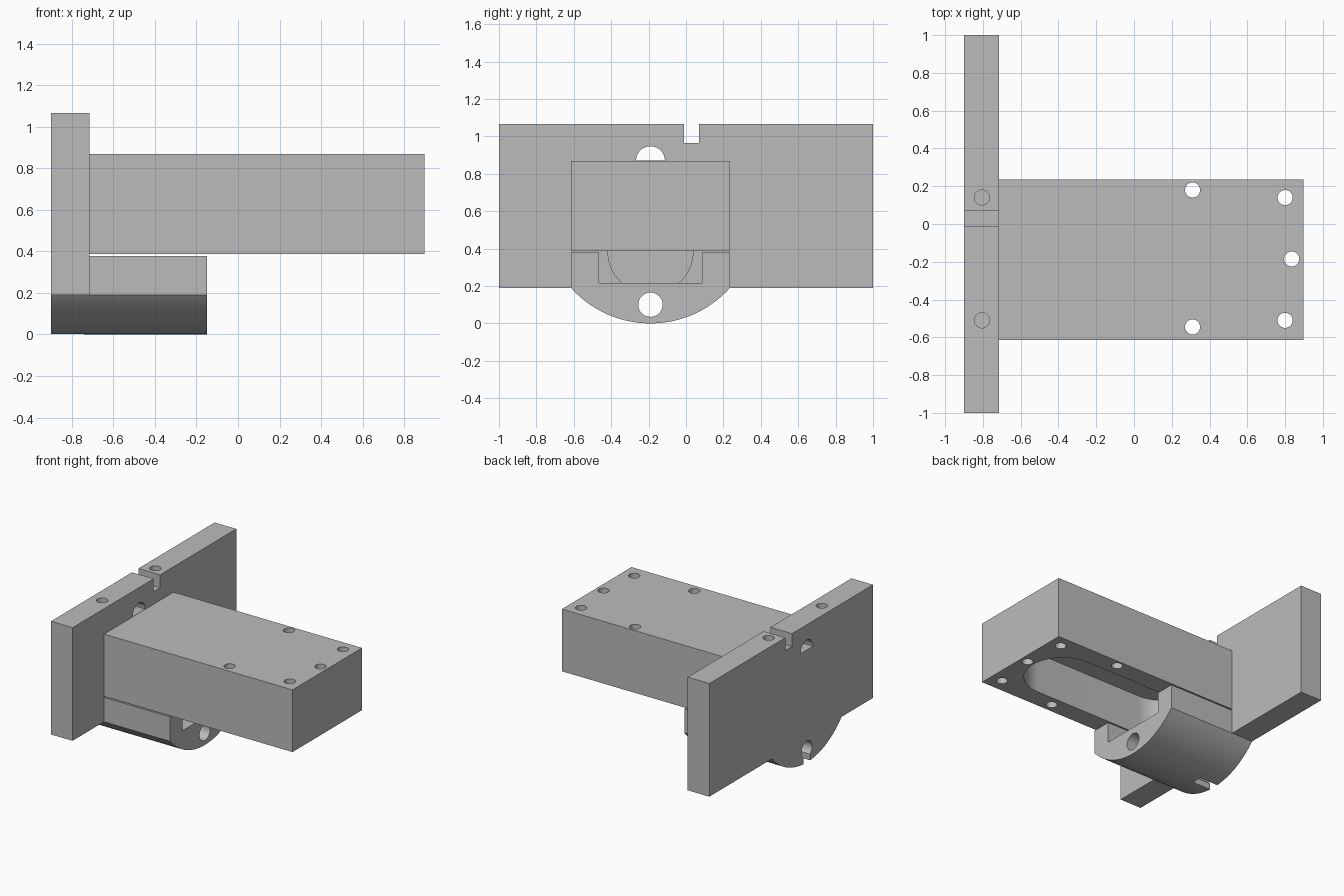
import bpy, bmesh
from math import sin, cos, pi, asin, radians

cube = bpy.data.objects.get("Cube")
if cube:
    bpy.data.objects.remove(cube, do_unlink=True)

grey = bpy.data.materials.new("plain_grey")
grey.use_nodes = True
grey.diffuse_color = (0.5, 0.5, 0.5, 1)
grey.node_tree.nodes["Principled BSDF"].inputs["Base Color"].default_value = (0.5, 0.5, 0.5, 1)

MID = -0.19                     # y of the shared centre line
LEFT, FACE = -0.9, -0.715       # back and front of the wall plate
HALF = 0.425                    # half width of block and cradle
SHOULDER, RADIUS = 0.19, 0.57   # rounded underside


def arc(cx, cy, r, start, end, steps=32):
    return [(cx + r * cos(start + (end - start) * i / steps),
             cy + r * sin(start + (end - start) * i / steps)) for i in range(steps + 1)]


def circle(cx, cy, r):
    return arc(cx, cy, r, 0, 2 * pi)[:-1]


def rect(a0, a1, b0, b1):
    return [(a0, b0), (a1, b0), (a1, b1), (a0, b1)]


def prism(name, profile, axis, lo, hi):
    """Extrude a profile: (y, z) along x, or (x, y) along z."""
    bm = bmesh.new()
    place = (lambda p, t: (t, *p)) if axis == "x" else (lambda p, t: (*p, t))
    ends = [[bm.verts.new(place(p, t)) for p in profile] for t in (lo, hi)]
    for ring in ends:
        bm.faces.new(ring)
    n = len(profile)
    for i in range(n):
        j = (i + 1) % n
        bm.faces.new((ends[0][i], ends[0][j], ends[1][j], ends[1][i]))
    bmesh.ops.recalc_face_normals(bm, faces=bm.faces)
    mesh = bpy.data.meshes.new(name)
    bm.to_mesh(mesh)
    bm.free()
    mesh.materials.append(grey)
    obj = bpy.data.objects.new(name, mesh)
    bpy.context.collection.objects.link(obj)
    return obj


def activate(obj):
    bpy.ops.object.select_all(action="DESELECT")
    obj.select_set(True)
    bpy.context.view_layer.objects.active = obj


def cut(obj, profile, axis, lo, hi):
    tool = prism("cutter", profile, axis, lo, hi)
    tool.hide_render = True
    mod = obj.modifiers.new("cut", "BOOLEAN")
    mod.operation, mod.solver, mod.object = "DIFFERENCE", "EXACT", tool
    activate(obj)
    bpy.ops.object.modifier_apply(modifier=mod.name)
    bpy.data.objects.remove(tool, do_unlink=True)


# Shared rounded underside
sweep = asin(HALF / RADIUS)
belly = arc(MID, RADIUS, RADIUS, -pi / 2 - sweep, -pi / 2 + sweep, 48)

# Wall plate
plate = prism("wall_plate", [(-1, 1.065), (-1, SHOULDER)] + belly +
              [(1, SHOULDER), (1, 1.065)], "x", LEFT, FACE)
cut(plate, rect(-0.01, 0.07, 0.965, 1.2), "x", -1, -0.6)
cut(plate, arc(MID, 0.87, 0.077, 0, pi), "x", -1, -0.6)
cut(plate, arc(MID, 0.387, 0.228, pi, 2 * pi), "x", FACE - 0.03, -0.6)
for y in (0.14, -0.51):
    cut(plate, circle(-0.805, y, 0.04), "z", 0.9, 1.2)

# Cradle with an open channel
cradle = prism("cradle", [(MID - HALF, 0.378)] + belly + [(MID + HALF, 0.378)],
               "x", FACE, -0.15)
cut(cradle, rect(MID - 0.275, MID + 0.275, 0.215, 0.5), "x", -1, 0)

# Rod hole and bottom slot, running through plate and cradle
for part in (plate, cradle):
    cut(part, circle(MID, 0.1, 0.065), "x", -1, 0)
cut(plate, rect(MID - 0.04, MID + 0.04, -0.1, 0.09), "x", -1, -0.74)

# Main block with a round-ended pocket underneath and five through holes
block = prism("main_block", rect(FACE, 0.897, MID - HALF, MID + HALF), "z", 0.387, 0.868)
pocket = (arc(0.505, MID, 0.275, -pi / 2, pi / 2) +
          arc(-0.43, MID, 0.275, pi / 2, 3 * pi / 2))
cut(block, pocket, "z", 0.2, 0.7)
for x, y in ((0.31, 0.18), (0.31, -0.545), (0.8, 0.14), (0.8, -0.51), (0.835, -0.185)):
    cut(block, circle(x, y, 0.04), "z", 0.2, 1)

for part in (plate, cradle, block):
    activate(part)
    bpy.ops.object.shade_smooth_by_angle(angle=radians(30))
